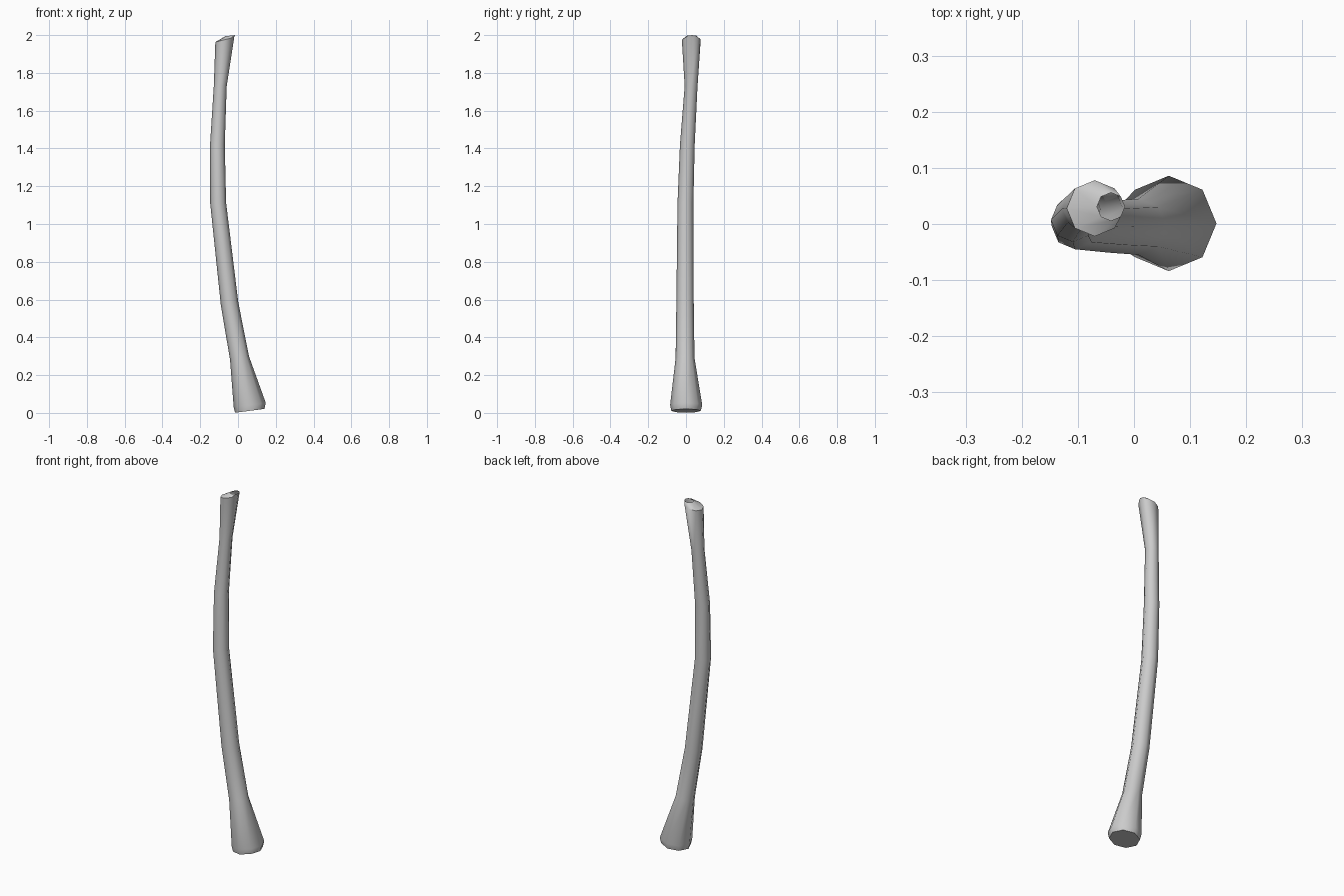
import bpy, bmesh, math

if "Cube" in bpy.data.objects:
    bpy.data.objects.remove(bpy.data.objects["Cube"])

SIDES = 8

# Rings from foot to tip: centre x, y, z, radius, slope (rise of z along x)
RINGS = [
    (0.062, 0.000, 0.011, 0.078, 0.13),
    (0.062, 0.001, 0.042, 0.085, 0.13),
    (0.008, -0.005, 0.290, 0.050, 0.20),
    (-0.045, -0.005, 0.580, 0.046, 0.18),
    (-0.105, -0.003, 1.110, 0.042, 0.06),
    (-0.109, 0.007, 1.420, 0.039, 0.0),
    (-0.094, 0.027, 1.730, 0.034, -0.05),
    (-0.070, 0.028, 1.976, 0.050, 0.25),
    (-0.041, 0.031, 1.997, 0.025, 0.10),
]

wood = bpy.data.materials.new("grey")
wood.diffuse_color = (0.6, 0.6, 0.6, 1)
wood.use_nodes = True
wood.node_tree.nodes["Principled BSDF"].inputs["Base Color"].default_value = wood.diffuse_color

# Trunk: eight-sided rings joined along a bent path
bm = bmesh.new()
loops = []
for cx, cy, cz, r, slope in RINGS:
    loop = []
    for i in range(SIDES):
        a = 2 * math.pi * i / SIDES
        dx, dy = r * math.cos(a), r * math.sin(a)
        loop.append(bm.verts.new((cx + dx, cy + dy, cz + slope * dx)))
    loops.append(loop)

for low, high in zip(loops, loops[1:]):
    for i in range(SIDES):
        j = (i + 1) % SIDES
        bm.faces.new((low[i], low[j], high[j], high[i]))

# Flat foot; the tip stays open
bm.faces.new(loops[0][::-1])

mesh = bpy.data.meshes.new("trunk")
bm.to_mesh(mesh)
bm.free()
mesh.materials.append(wood)
trunk = bpy.data.objects.new("trunk", mesh)
bpy.context.collection.objects.link(trunk)

# Smooth sides with sharp rims
bpy.context.view_layer.objects.active = trunk
trunk.select_set(True)
bpy.ops.object.shade_smooth_by_angle(angle=math.radians(46))
